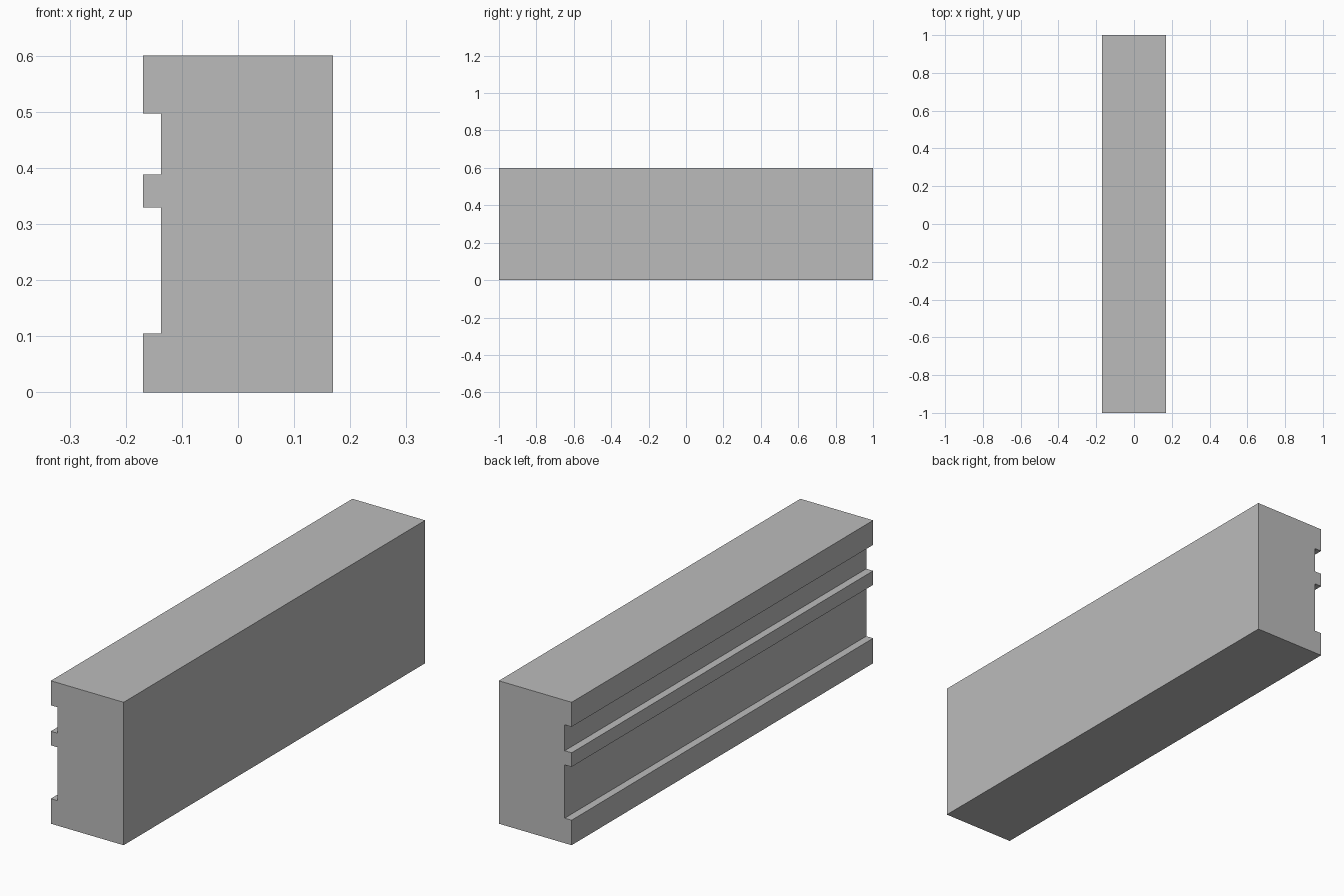
import bpy
import bmesh

cube = bpy.data.objects.get("Cube")
if cube:
    bpy.data.objects.remove(cube, do_unlink=True)

# Plain grey material
grey = bpy.data.materials.new("plain_grey")
grey.use_nodes = True
colour = (0.5, 0.5, 0.5, 1)
grey.diffuse_color = colour
grey.node_tree.nodes["Principled BSDF"].inputs["Base Color"].default_value = colour

# Beam dimensions, and the height range of each groove on the right side
HALF_WIDTH, HALF_LENGTH, HEIGHT = 0.169, 1.0, 0.6
GROOVE_X = -0.137
GROOVES = [(0.105, 0.329), (0.388, 0.497)]

# Cross-section: plain left side, grooved right side
profile = [(-HALF_WIDTH, HEIGHT), (HALF_WIDTH, HEIGHT), (HALF_WIDTH, 0), (-HALF_WIDTH, 0)]
for low, high in GROOVES:
    profile += [(-HALF_WIDTH, low), (GROOVE_X, low), (GROOVE_X, high), (-HALF_WIDTH, high)]

# Extrude the cross-section along the length
bm = bmesh.new()
end = bm.faces.new([bm.verts.new((x, -HALF_LENGTH, z)) for x, z in profile])
result = bmesh.ops.extrude_face_region(bm, geom=[end], use_keep_orig=True)
moved = [g for g in result["geom"] if isinstance(g, bmesh.types.BMVert)]
bmesh.ops.translate(bm, vec=(0, 2 * HALF_LENGTH, 0), verts=moved)
bmesh.ops.recalc_face_normals(bm, faces=bm.faces)
mesh = bpy.data.meshes.new("grooved_beam")
bm.to_mesh(mesh)
bm.free()
mesh.materials.append(grey)

beam = bpy.data.objects.new("grooved_beam", mesh)
bpy.context.collection.objects.link(beam)
